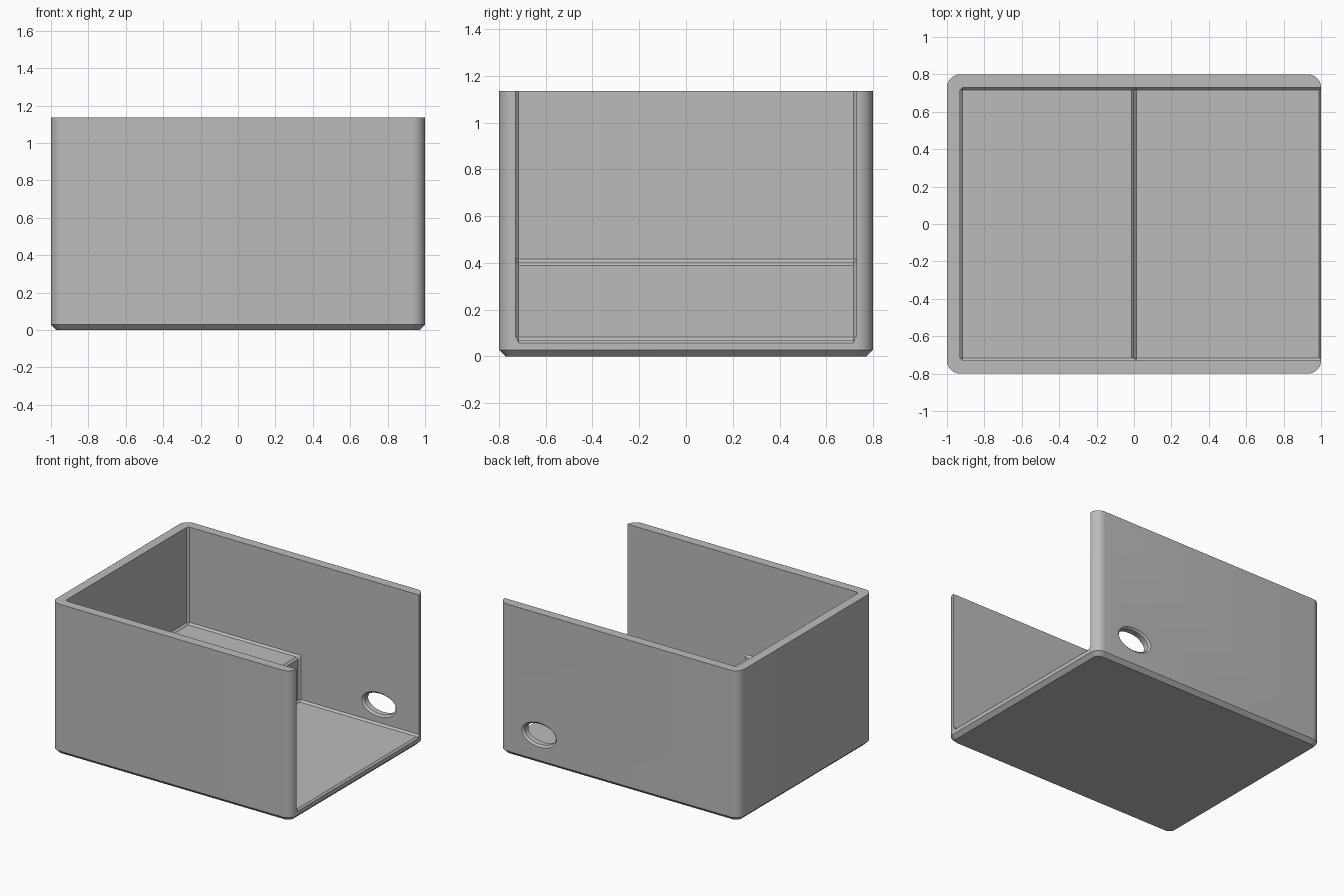
import bpy
import bmesh
import math

cube = bpy.data.objects.get("Cube")
if cube:
    bpy.data.objects.remove(cube, do_unlink=True)

LENGTH, WIDTH, HEIGHT = 2.0, 1.6, 1.135
WALL, FLOOR, STEP = 0.07, 0.07, 0.403
CHAMFER = 0.014

grey = bpy.data.materials.new("plain grey")
grey.use_nodes = True
grey.diffuse_color = (0.5, 0.5, 0.5, 1)
grey.node_tree.nodes["Principled BSDF"].inputs["Base Color"].default_value = (0.5, 0.5, 0.5, 1)


def make_object(name, bm):
    bmesh.ops.recalc_face_normals(bm, faces=bm.faces[:])
    mesh = bpy.data.meshes.new(name)
    bm.to_mesh(mesh)
    bm.free()
    obj = bpy.data.objects.new(name, mesh)
    bpy.context.collection.objects.link(obj)
    mesh.materials.append(grey)
    return obj


def loft(rings):
    """Closed solid through rings of equal point count."""
    bm = bmesh.new()
    loops = [[bm.verts.new(p) for p in ring] for ring in rings]
    n = len(loops[0])
    for a, b in zip(loops, loops[1:]):
        for i in range(n):
            j = (i + 1) % n
            bm.faces.new((a[i], a[j], b[j], b[i]))
    bm.faces.new(loops[0])
    bm.faces.new(loops[-1])
    return bm


def rounded_rectangle(inset, z, radius=0.07, steps=8):
    """Horizontal outline with rounded corners."""
    r = radius - inset
    points = []
    for k, (sx, sy) in enumerate([(1, 1), (-1, 1), (-1, -1), (1, -1)]):
        for i in range(steps + 1):
            a = math.pi / 2 * (k + i / steps)
            points.append((sx * (LENGTH / 2 - radius) + r * math.cos(a),
                           sy * (WIDTH / 2 - radius) + r * math.sin(a), z))
    return points


def ellipse(y, grow, n=48):
    """Upright oval outline for the cable hole."""
    return [(0.665 + (0.13 + grow) * math.cos(2 * math.pi * i / n), y,
             0.22 + (0.077 + grow) * math.sin(2 * math.pi * i / n)) for i in range(n)]


# Outer block, chamfered along the bottom
body = make_object("open_box", loft([
    rounded_rectangle(0.028, 0), rounded_rectangle(0, 0.028), rounded_rectangle(0, HEIGHT)]))

# Stepped cavity, open at the top and one end, with chamfered edges
outline = [(-LENGTH / 2 + WALL, STEP), (0, STEP), (0, FLOOR), (1.002, FLOOR),
           (1.002, -0.2), (1.4, -0.2), (1.4, 1.5), (-LENGTH / 2 + WALL, 1.5)]
half = WIDTH / 2 - WALL
bm = loft([[(x, y, z) for x, z in outline] for y in (-half, half)])
bmesh.ops.recalc_face_normals(bm, faces=bm.faces[:])
bmesh.ops.bevel(bm, geom=bm.edges[:], offset=CHAMFER, segments=1, affect='EDGES')
cavity = make_object("cavity_cutter", bm)

# Oval cable hole through the back wall, flared at both faces
outer, inner = WIDTH / 2, half
hole = make_object("cable_hole_cutter", loft([
    ellipse(inner - 0.03, CHAMFER + 0.03), ellipse(inner + CHAMFER, 0),
    ellipse(outer - CHAMFER, 0), ellipse(outer + 0.03, CHAMFER + 0.03)]))

# Cut and tidy
bpy.context.view_layer.objects.active = body
for cutter in (cavity, hole):
    cutter.hide_render = True
    cut = body.modifiers.new("cut", 'BOOLEAN')
    cut.operation = 'DIFFERENCE'
    cut.solver = 'EXACT'
    cut.object = cutter
    bpy.ops.object.modifier_apply(modifier=cut.name)
    bpy.data.objects.remove(cutter, do_unlink=True)

bpy.ops.object.select_all(action='DESELECT')
body.select_set(True)
bpy.ops.object.shade_smooth_by_angle(angle=math.radians(30))
